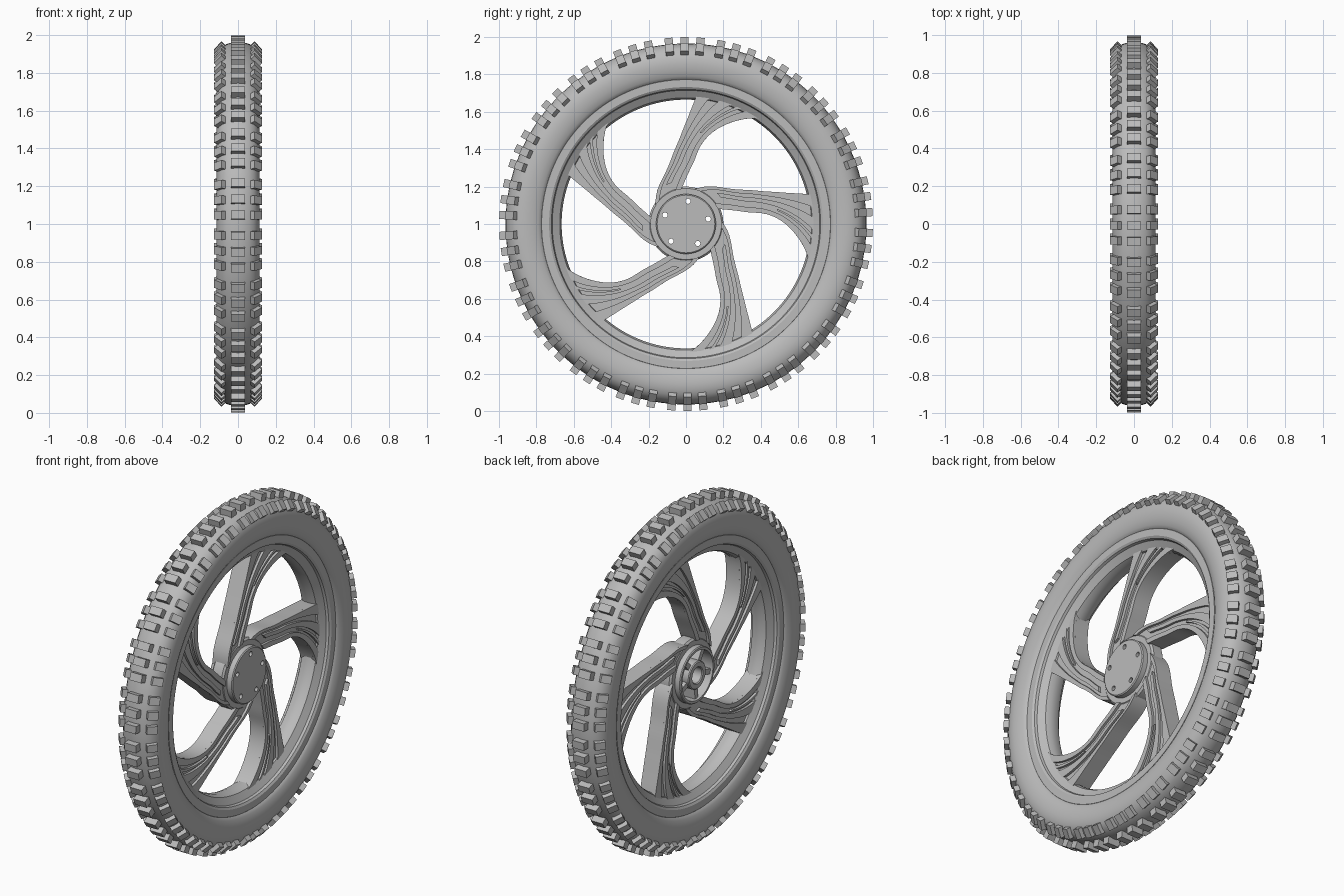
import bpy, bmesh, math
from math import sin, cos, radians, pi
from mathutils import Matrix, Vector

if "Cube" in bpy.data.objects:
    bpy.data.objects.remove(bpy.data.objects["Cube"])

grey = bpy.data.materials.new("plain grey")
grey.use_nodes = True
grey.diffuse_color = (0.5, 0.5, 0.5, 1)
grey.node_tree.nodes["Principled BSDF"].inputs["Base Color"].default_value = (0.5, 0.5, 0.5, 1)


def place(x, r, a):
    """Point at axle offset x, radius r and angle a about the axle."""
    return Vector((x, r * cos(a), 1 + r * sin(a)))


def finish(name, bm, smooth=None):
    bmesh.ops.recalc_face_normals(bm, faces=bm.faces)
    mesh = bpy.data.meshes.new(name)
    bm.to_mesh(mesh)
    bm.free()
    ob = bpy.data.objects.new(name, mesh)
    bpy.context.collection.objects.link(ob)
    mesh.materials.append(grey)
    bpy.ops.object.select_all(action="DESELECT")
    ob.select_set(True)
    bpy.context.view_layer.objects.active = ob
    if smooth:
        bpy.ops.object.shade_smooth_by_angle(angle=radians(smooth))
    return ob


def lathe(name, profile, n=96, smooth=30):
    """Spin a closed (x, radius) profile about the axle."""
    bm = bmesh.new()
    rings = [[bm.verts.new(place(x, r, 2 * pi * i / n)) for x, r in profile] for i in range(n)]
    m = len(profile)
    for i in range(n):
        a, b = rings[i], rings[(i + 1) % n]
        for j in range(m):
            k = (j + 1) % m
            bm.faces.new((a[j], a[k], b[k], b[j]))
    bmesh.ops.remove_doubles(bm, verts=bm.verts, dist=1e-5)
    return finish(name, bm, smooth)


def mirrored(half):
    return half + [(-x, r) for x, r in reversed(half) if x > 0]


# Tyre and rim
lathe("tyre", mirrored([(0.078, 0.765), (0.088, 0.768), (0.102, 0.79), (0.111, 0.82), (0.115, 0.855),
                        (0.112, 0.885), (0.102, 0.915), (0.084, 0.938), (0.06, 0.953),
                        (0.03, 0.962), (0, 0.965)]), 128, 50)
lathe("rim", mirrored([(0.08, 0.785), (0.092, 0.772), (0.092, 0.732), (0.084, 0.72),
                       (0.07, 0.715), (0.045, 0.675), (0.02, 0.665)]), 128)

# Tread blocks in groups of three rows
bm = bmesh.new()


def block(x, r, a, tilt, size):
    n = Vector((sin(tilt), cos(tilt) * cos(a), cos(tilt) * sin(a)))
    t = Vector((0, -sin(a), cos(a)))
    axes = Matrix((n.cross(t), t, n)).transposed().to_4x4()
    bmesh.ops.create_cube(bm, size=1, matrix=Matrix.Translation(place(x, r, a)) @ axes
                          @ Matrix.Diagonal((*size, 1)))


GROUPS = 22
for g in range(GROUPS):
    for step in (2.8, 7.7, 12.7):
        a = pi - radians(step) - 2 * pi * g / GROUPS
        block(0, 0.97, a, 0, (0.075, 0.044, 0.058))
        for s in (-1, 1):
            block(s * 0.089, 0.929, a, s * radians(48), (0.058, 0.044, 0.05))
finish("tread_blocks", bm)

# Spokes: both edges as (radius, degrees), blended across the width
LEAD = [(0.16, 162), (0.219, 137), (0.30, 111), (0.414, 97.6), (0.54, 90.2), (0.672, 85.7), (0.708, 84.8)]
TRAIL = [(0.16, 104), (0.217, 93), (0.322, 83.6), (0.434, 79), (0.538, 71.5), (0.667, 58), (0.705, 50)]


def along(points, s):
    """Smooth curve through the points, s from 0 to 1."""
    u = s * (len(points) - 1)
    i = min(int(u), len(points) - 2)
    f = u - i
    p = [Vector(points[min(max(i + k, 0), len(points) - 1)]) for k in (-1, 0, 1, 2)]
    return (p[1] + (p[2] - p[0]) * f / 2 + (p[0] - p[1] * 2.5 + p[2] * 2 - p[3] / 2) * f * f
            + (p[1] * 1.5 - p[0] / 2 - p[2] * 1.5 + p[3] / 2) * f ** 3)


def strip(bm, turn, half, t0, t1, s0=0.0, s1=1.0, steps=24, cols=4):
    """Prism following the spoke between width fractions t0 and t1."""
    base = []
    for i in range(steps + 1):
        s = s0 + (s1 - s0) * i / steps
        a, b = along(LEAD, s), along(TRAIL, s)
        row = []
        for j in range(cols + 1):
            r, deg = a.lerp(b, t0 + (t1 - t0) * j / cols)
            row.append(bm.verts.new(place(-half, r, radians(deg) + turn)))
        base.append(row)
    faces = [bm.faces.new((base[i][j], base[i + 1][j], base[i + 1][j + 1], base[i][j + 1]))
             for i in range(steps) for j in range(cols)]
    ext = bmesh.ops.extrude_face_region(bm, geom=faces, use_keep_orig=True)
    moved = [v for v in ext["geom"] if isinstance(v, bmesh.types.BMVert)]
    bmesh.ops.translate(bm, verts=moved, vec=(2 * half, 0, 0))


spokes, ribs = bmesh.new(), bmesh.new()
for k in range(5):
    turn = 2 * pi * k / 5
    strip(spokes, turn, 0.036, 0, 1)
    for t0, t1, s0 in ((0, 0.2, 0.1), (0.36, 0.56, 0.2), (0.8, 1, 0.1), (0.64, 0.71, 0.6)):
        strip(ribs, turn, 0.05, t0, t1, s0, cols=1)
finish("spokes", spokes, 30)
finish("spoke_ribs", ribs, 30)

# Hub: collar, capped barrel open at the far side, inner bearing tube
lathe("hub_collar", [(0.04, 0.15), (0.04, 0.19), (0.03, 0.2), (-0.03, 0.2), (-0.04, 0.19), (-0.04, 0.15)], 64)
cap = lathe("hub_barrel", [(0.075, 0), (0.075, 0.154), (0.07, 0.16), (-0.07, 0.16), (-0.075, 0.155),
                           (-0.075, 0.142), (0.055, 0.142), (0.055, 0)], 64)
lathe("bearing_tube", [(0.06, 0.045), (0.06, 0.08), (-0.07, 0.08), (-0.075, 0.075),
                       (-0.075, 0.05), (-0.07, 0.045)], 48)

# Bolt holes through the cap, and webs between them
cut, webs = bmesh.new(), bmesh.new()
for k in range(5):
    a = radians(13 + 72 * k)
    bmesh.ops.create_cone(cut, cap_ends=True, segments=16, radius1=0.014, radius2=0.014, depth=0.1,
                          matrix=Matrix.Translation(place(0.07, 0.122, a)) @ Matrix.Rotation(pi / 2, 4, "Y"))
    b = a + radians(36)
    bmesh.ops.create_cube(webs, size=1, matrix=Matrix.Translation(place(0, 0.112, b))
                          @ Matrix.Rotation(b, 4, "X") @ Matrix.Diagonal((0.12, 0.07, 0.03, 1)))
finish("hub_webs", webs)
cutter = finish("hole_cutter", cut)
cutter.hide_render = True
bpy.context.view_layer.objects.active = cap
mod = cap.modifiers.new("bolt holes", "BOOLEAN")
mod.operation, mod.object, mod.solver = "DIFFERENCE", cutter, "EXACT"
bpy.ops.object.modifier_move_to_index(modifier=mod.name, index=0)
bpy.ops.object.modifier_apply(modifier=mod.name)
bpy.data.objects.remove(cutter)
